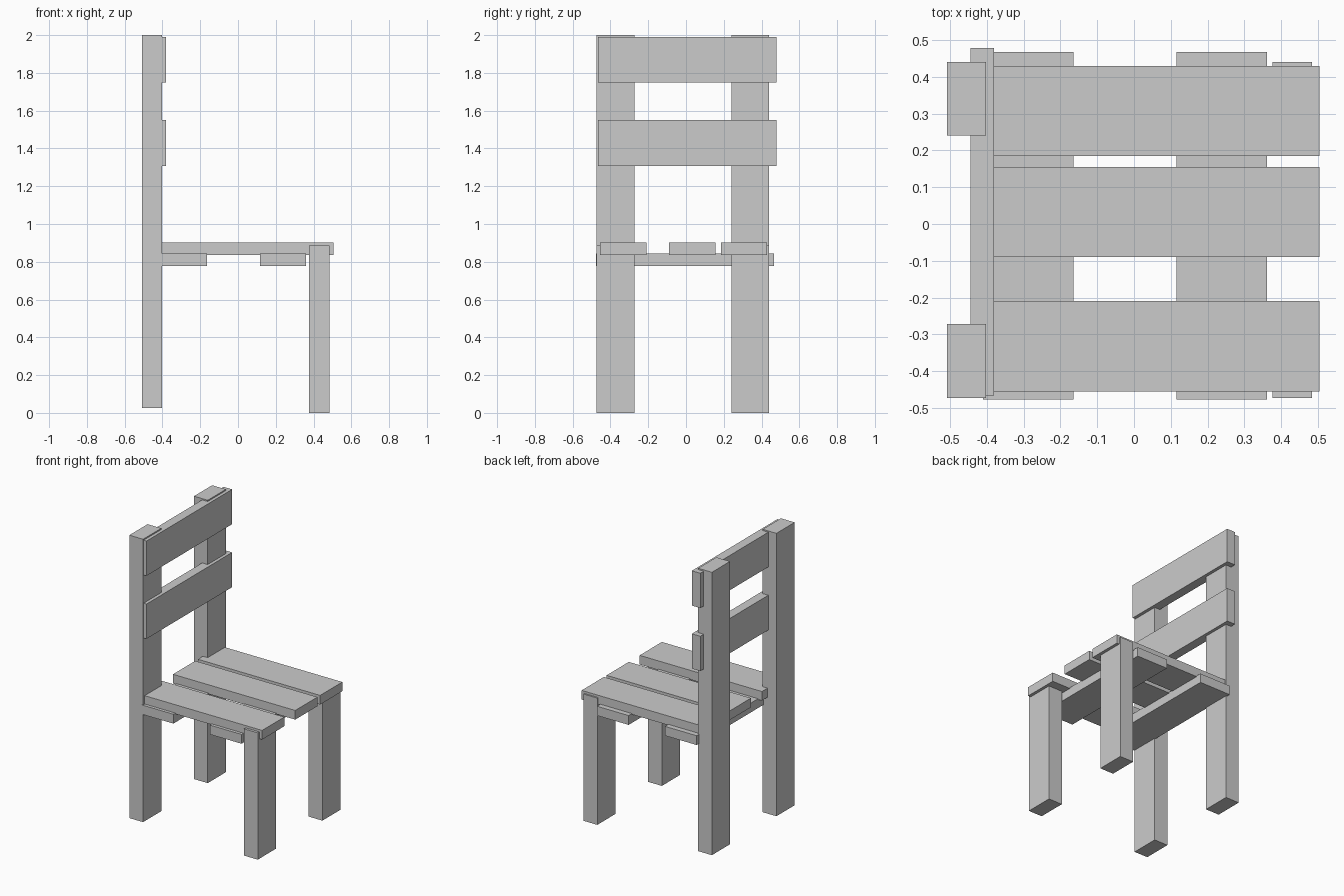
import bpy

# Remove the default cube
default = bpy.data.objects.get("Cube")
if default:
    bpy.data.objects.remove(default, do_unlink=True)

# Single grey paint
GREY = (0.6, 0.6, 0.6, 1)
paint = bpy.data.materials.new("plain grey")
paint.use_nodes = True
paint.diffuse_color = GREY
paint.node_tree.nodes["Principled BSDF"].inputs["Base Color"].default_value = GREY


def board(name, x, y, z):
    """Box spanning the given (low, high) range on each axis."""
    spans = (x, y, z)
    bpy.ops.mesh.primitive_cube_add(size=1, location=[(a + b) / 2 for a, b in spans])
    obj = bpy.context.object
    obj.name = name
    obj.scale = [b - a for a, b in spans]
    bpy.ops.object.transform_apply(location=False, rotation=False, scale=True)
    obj.data.materials.append(paint)


# Tall back posts and short front legs, one of each per side
for side, y in (("left", (0.24, 0.44)), ("right", (-0.473, -0.272))):
    board(f"back_post_{side}", (-0.508, -0.402), y, (0.025, 2.0))
    board(f"front_leg_{side}", (0.377, 0.484), y, (0, 0.885))

# Backrest slats
for name, bottom in (("lower", 1.308), ("upper", 1.748)):
    board(f"backrest_slat_{name}", (-0.445, -0.38), (-0.466, 0.478), (bottom, bottom + 0.243))

# Cross bars under the seat
for name, x in (("rear", -0.41), ("front", 0.116)):
    board(f"seat_cross_bar_{name}", (x, x + 0.245), (-0.477, 0.467), (0.778, 0.843))

# Seat slats running front to back
for name, y in (("left", 0.185), ("middle", -0.09), ("right", -0.455)):
    board(f"seat_slat_{name}", (-0.439, 0.505), (y, y + 0.245), (0.837, 0.901))
